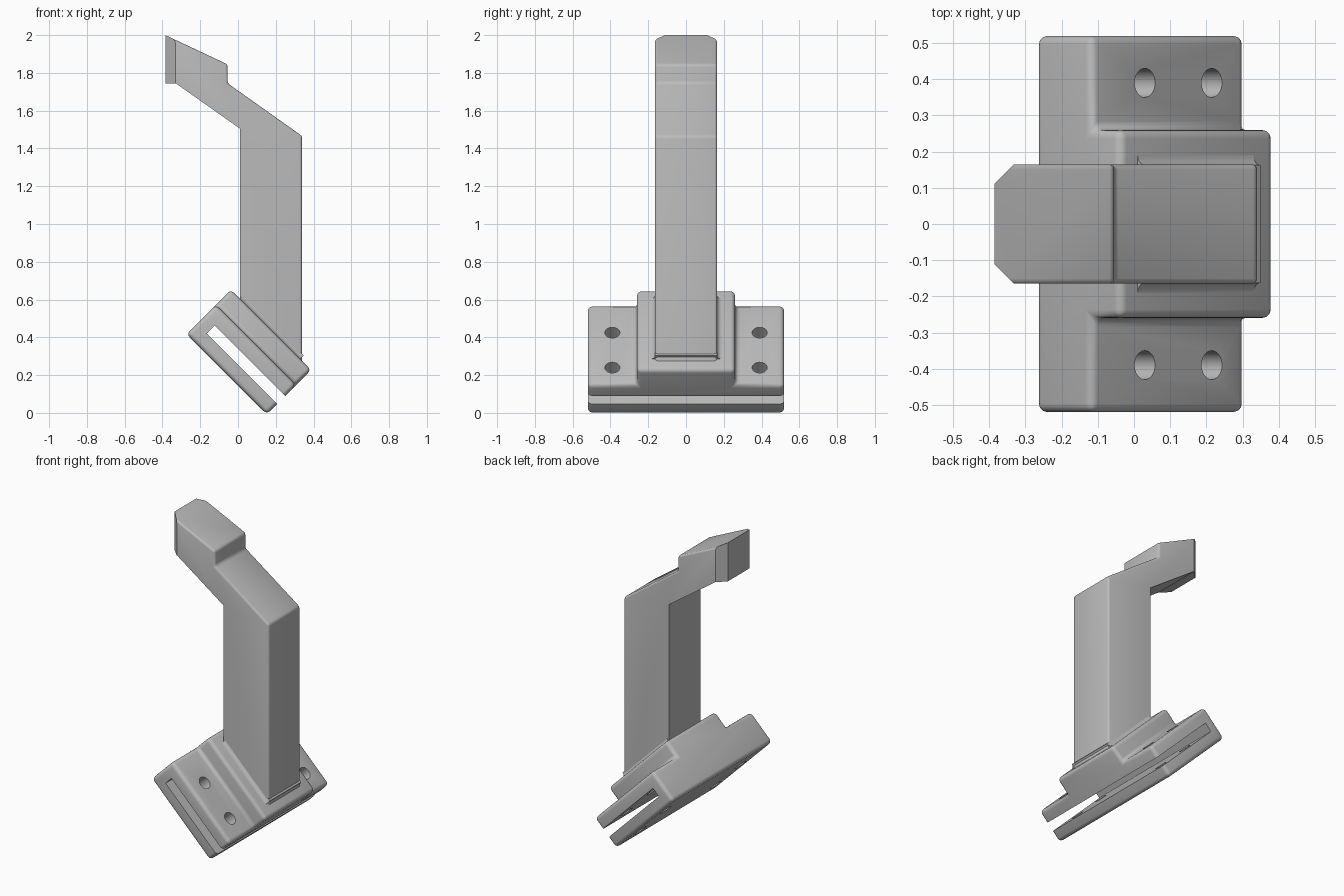
import bpy, bmesh, math
from mathutils import Vector

if "Cube" in bpy.data.objects:
    bpy.data.objects.remove(bpy.data.objects["Cube"], do_unlink=True)

grey = bpy.data.materials.new("plain grey")
grey.use_nodes = True
grey.diffuse_color = (0.5, 0.5, 0.5, 1)
grey.node_tree.nodes["Principled BSDF"].inputs["Base Color"].default_value = (0.5, 0.5, 0.5, 1)


def tilt(s, y, t):
    """Clamp axes: s runs down the 45 degree slope, t points out of it."""
    return Vector(((s + t) / 2, y, (t - s) / 2))


def prism(name, ring, sweep):
    """Closed solid: a flat ring swept along a vector."""
    bm = bmesh.new()
    face = bm.faces.new([bm.verts.new(p) for p in ring])
    moved = bmesh.ops.extrude_face_region(bm, geom=[face])["geom"]
    bmesh.ops.translate(bm, vec=sweep, verts=[v for v in moved if isinstance(v, bmesh.types.BMVert)])
    if face.is_valid and sum(f.is_valid for f in face.edges[0].link_faces) < 2:
        bm.faces.new(face.verts)
    bmesh.ops.holes_fill(bm, edges=[e for e in bm.edges if e.is_boundary], sides=0)
    bmesh.ops.recalc_face_normals(bm, faces=bm.faces)
    mesh = bpy.data.meshes.new(name)
    bm.to_mesh(mesh)
    bm.free()
    obj = bpy.data.objects.new(name, mesh)
    bpy.context.collection.objects.link(obj)
    mesh.materials.append(grey)
    return obj


def activate(obj):
    bpy.ops.object.select_all(action='DESELECT')
    obj.select_set(True)
    bpy.context.view_layer.objects.active = obj


def cut(obj, cutter):
    mod = obj.modifiers.new("cut", 'BOOLEAN')
    mod.operation = 'DIFFERENCE'
    mod.solver = 'EXACT'
    mod.object = cutter
    activate(obj)
    bpy.ops.object.modifier_apply(modifier=mod.name)
    bpy.data.objects.remove(cutter, do_unlink=True)


def smooth(obj):
    activate(obj)
    bpy.ops.object.shade_smooth_by_angle(angle=math.radians(35))


# Clamp: stepped cross-section swept down the slope, all edges rounded
START, END = -0.69, 0.16
BOTTOM, WING, TOP = 0.145, 0.455, 0.615
half = [(0.52, BOTTOM), (0.52, WING), (0.26, WING), (0.26, TOP)]
section = half + [(-y, t) for y, t in reversed(half)]
clamp = prism("clamp", [tilt(START, y, t) for y, t in section],
              tilt(END, 0, 0) - tilt(START, 0, 0))
bevel = clamp.modifiers.new("rounding", 'BEVEL')
bevel.width = 0.024
bevel.segments = 4
activate(clamp)
bpy.ops.object.modifier_apply(modifier=bevel.name)

# Slot between the two jaws, open at the lower end
slot = [(-0.585, 0.255), (0.3, 0.255), (0.3, 0.34), (-0.585, 0.34)]
cut(clamp, prism("slot_cutter", [tilt(s, -0.7, t) for s, t in slot], Vector((0, 1.4, 0))))

# Four screw holes
for side in (-1, 1):
    for s in (-0.395, -0.025):
        ring = []
        for i in range(32):
            a = math.tau * i / 32
            ring.append(tilt(s + 0.04 * math.sqrt(2) * math.cos(a),
                             side * 0.39 + 0.04 * math.sin(a), 0))
        cut(clamp, prism("hole_cutter", ring, tilt(0, 0, 0.7)))
smooth(clamp)

# Post with an angled neck and a hooked head
outline = [(0.01, 0.45), (0.01, 1.505), (-0.33, 1.745), (-0.385, 1.745), (-0.385, 2.0),
           (-0.055, 1.845), (-0.055, 1.745), (0.34, 1.465), (0.34, 0.2)]
post = prism("post", [Vector((x, -0.165, z)) for x, z in outline], Vector((0, 0.33, 0)))
bm = bmesh.new()
bm.from_mesh(post.data)

# Chamfer both upright edges of the tip
tip = [e for e in bm.edges if all(v.co.x < -0.38 for v in e.verts)
       and abs(e.verts[0].co.y - e.verts[1].co.y) < 0.01]
bmesh.ops.bevel(bm, geom=tip, offset=0.053, segments=1, affect='EDGES')
bm.normal_update()

# Soften the edges of the outward faces
soft = set()
for f in bm.faces:
    if f.normal.x + f.normal.z > 0.3 and abs(f.normal.y) < 0.1 and f.normal.x > 0.1:
        for e in f.edges:
            mid = (e.verts[0].co + e.verts[1].co) / 2
            if mid.x > -0.32 and mid.z > 0.3 and e.calc_face_angle(0) > 0.3:
                soft.add(e)
bmesh.ops.bevel(bm, geom=list(soft), offset=0.014, segments=3, profile=0.5, affect='EDGES')
bm.to_mesh(post.data)
bm.free()
smooth(post)

# Small fillet where the post meets the clamp
curve = []
for i in range(6):
    a = math.pi / 2 * i / 5
    curve.append((0.19 - 0.027 * math.sin(a), TOP + 0.038 * (1 - math.cos(a))))
curve = [(0.19, TOP - 0.02)] + curve
curve += [(-y, t) for y, t in reversed(curve)]
fillet = prism("post_fillet", [tilt(-0.595, y, t) for y, t in curve], tilt(0.64, 0, 0))
smooth(fillet)
